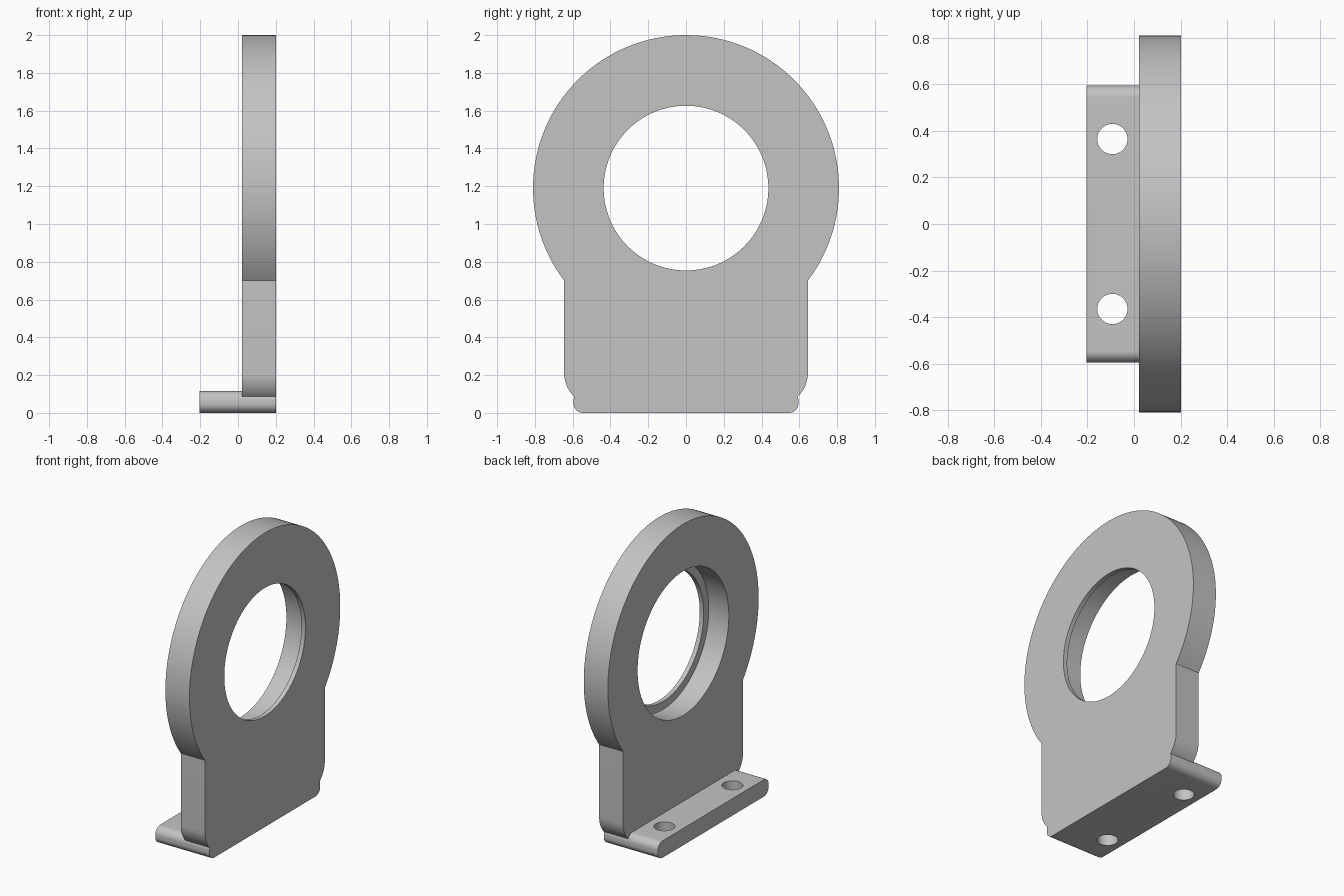
import bpy
import bmesh
from math import asin, cos, sin, pi
from mathutils import Matrix, Vector

cube = bpy.data.objects.get("Cube")
if cube:
    bpy.data.objects.remove(cube, do_unlink=True)

# One plain grey metal
grey = bpy.data.materials.new("grey metal")
grey.use_nodes = True
colour = (0.55, 0.55, 0.55, 1)
grey.diffuse_color = colour
grey.node_tree.nodes["Principled BSDF"].inputs["Base Color"].default_value = colour

X_BACK, X_PLATE, X_FACE = -0.205, 0.021, 0.202
RING_Z, RING_R = 1.19, 0.81


def finish(name, bm):
    bmesh.ops.recalc_face_normals(bm, faces=bm.faces)
    mesh = bpy.data.meshes.new(name)
    bm.to_mesh(mesh)
    bm.free()
    obj = bpy.data.objects.new(name, mesh)
    obj.data.materials.append(grey)
    bpy.context.collection.objects.link(obj)
    return obj


def arc(cy, cz, r, start, end, steps):
    angles = [start + (end - start) * i / steps for i in range(steps + 1)]
    return [(cy + r * cos(a), cz + r * sin(a)) for a in angles]


def prism(name, half, x0, x1):
    """Mirror a right-hand (y, z) outline and extrude it along x."""
    outline = half + [(-y, z) for y, z in reversed(half) if y > 1e-5]
    bm = bmesh.new()
    face = bm.faces.new([bm.verts.new((x0, y, z)) for y, z in outline])
    result = bmesh.ops.extrude_face_region(bm, geom=[face])
    moved = [v for v in result["geom"] if isinstance(v, bmesh.types.BMVert)]
    bmesh.ops.translate(bm, verts=moved, vec=(x1 - x0, 0, 0))
    return finish(name, bm)


def cylinder(name, radius, depth, centre, along_x=False, sides=64):
    bm = bmesh.new()
    turn = Matrix.Rotation(pi / 2, 4, "Y") if along_x else Matrix.Identity(4)
    bmesh.ops.create_cone(bm, cap_ends=True, segments=sides, radius1=radius,
                          radius2=radius, depth=depth,
                          matrix=Matrix.Translation(Vector(centre)) @ turn)
    return finish(name, bm)


def combine(target, tool, operation):
    mod = target.modifiers.new(operation.lower(), "BOOLEAN")
    mod.operation, mod.solver, mod.object = operation, "EXACT", tool
    bpy.context.view_layer.objects.active = target
    bpy.ops.object.modifier_apply(modifier=mod.name)
    bpy.data.objects.remove(tool, do_unlink=True)


# Upright plate: tucked-in foot, straight sides and round head
side = 0.645
tuck_r = 0.17
join = -asin((RING_Z - 0.70) / RING_R)
foot = arc(side - tuck_r, 0.21, tuck_r, -asin(0.13 / tuck_r), 0, 12)
head = arc(0, RING_Z, RING_R, join, pi / 2, 64)
bracket = prism("bearing_bracket", [(0.53, 0.06)] + foot + head, X_PLATE, X_FACE)

# Mounting foot with rounded ends
r, width, height = 0.05, 0.595, 0.115
ends = (arc(width - r, r, r, -pi / 2, 0, 12)
        + arc(width - r, height - r, r, 0, pi / 2, 12))
flange = prism("mounting_flange", ends, X_BACK, X_FACE)
combine(bracket, flange, "UNION")

# Through hole and wider bore that leaves a thin lip on the outer face
combine(bracket, cylinder("opening", 0.436, 1, (0, 0, RING_Z), True, 128), "DIFFERENCE")
lip = 0.03
bore_end = X_FACE - lip
combine(bracket, cylinder("bore", 0.49, 0.4, (bore_end - 0.2, 0, RING_Z), True, 128),
        "DIFFERENCE")

# Pair of bolt holes in the foot
for y in (-0.365, 0.365):
    combine(bracket, cylinder("bolt_hole", 0.065, 0.5, (-0.093, y, 0.05)), "DIFFERENCE")

bpy.ops.object.select_all(action="DESELECT")
bracket.select_set(True)
bpy.context.view_layer.objects.active = bracket
bpy.ops.object.shade_smooth_by_angle(angle=pi / 7)
